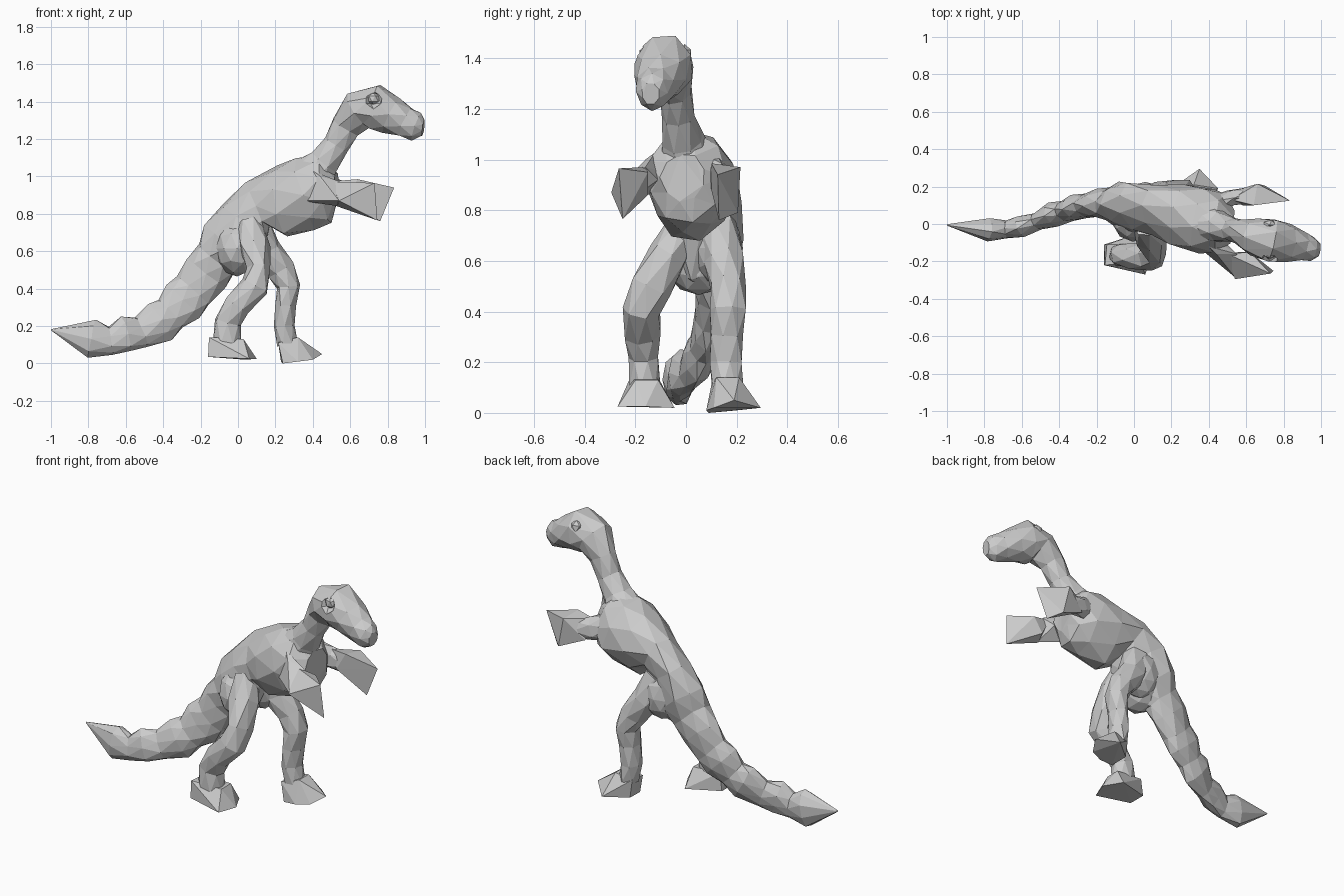
import bpy, bmesh, math, random
from mathutils import Vector

random.seed(4)


def finish(name, bm):
    bmesh.ops.recalc_face_normals(bm, faces=bm.faces)
    me = bpy.data.meshes.new(name)
    bm.to_mesh(me)
    bm.free()
    ob = bpy.data.objects.new(name, me)
    bpy.context.collection.objects.link(ob)
    return ob


def loft(name, rings, n=8, jitter=0.07):
    """Faceted tube through rings (x, y, z, half_width, half_height[, lean in y])."""
    bm = bmesh.new()
    pts = [Vector(r[:3]) for r in rings]
    loops = []
    for i, (x, y, z, w, h, *lean) in enumerate(rings):
        t = (pts[min(i + 1, len(pts) - 1)] - pts[max(i - 1, 0)]).normalized()
        side = (Vector((0, 1, 0)) - t * t.y).normalized()
        up = t.cross(side)
        shear = lean[0] if lean else 0
        loop = []
        for j in range(n):
            a = math.tau * (j + 0.5 * (i % 2)) / n
            k = 1.04 + random.uniform(-jitter, jitter)
            along = t * random.uniform(-1, 1) * jitter * min(w, h)
            off = side * (math.cos(a) * w + math.sin(a) * shear) + up * math.sin(a) * h
            loop.append(bm.verts.new(pts[i] + off * k + along))
        loops.append(loop)
    for i, (a, b) in enumerate(zip(loops, loops[1:])):
        for j in range(n):
            k = (j + 1) % n
            if i % 2 == 0:
                tris = (a[j], a[k], b[j]), (b[j], a[k], b[k])
            else:
                tris = (a[j], b[k], b[j]), (a[j], a[k], b[k])
            for t in tris:
                bm.faces.new(t)
    for loop in (loops[0], loops[-1]):
        bm.faces.new(loop)
    bmesh.ops.triangulate(bm, faces=[f for f in bm.faces if len(f.verts) > 3])
    return finish(name, bm)


def hull(name, points):
    """Angular solid wrapped around a few corner points."""
    bm = bmesh.new()
    for p in points:
        bm.verts.new(p)
    res = bmesh.ops.convex_hull(bm, input=bm.verts)
    bmesh.ops.delete(bm, geom=[v for v in res["geom_interior"]
                               if isinstance(v, bmesh.types.BMVert)], context='VERTS')
    return finish(name, bm)


def ball(name, loc, size, sub=1):
    bm = bmesh.new()
    bmesh.ops.create_icosphere(bm, subdivisions=sub, radius=1)
    for v in bm.verts:
        v.co = Vector(loc) + Vector([c * s for c, s in zip(v.co, size)])
    return finish(name, bm)


# Tail, hips and torso
loft("tail_and_body", [
    (-0.998, -0.005, 0.18, 0.004, 0.004), (-0.78, -0.03, 0.13, 0.06, 0.10),
    (-0.68, -0.03, 0.12, 0.045, 0.075), (-0.60, -0.015, 0.155, 0.055, 0.095),
    (-0.52, 0.015, 0.165, 0.045, 0.08), (-0.42, 0.055, 0.225, 0.065, 0.11),
    (-0.36, 0.07, 0.265, 0.053, 0.10), (-0.30, 0.09, 0.335, 0.065, 0.12),
    (-0.24, 0.10, 0.385, 0.062, 0.11), (-0.17, 0.11, 0.48, 0.075, 0.12),
    (-0.11, 0.105, 0.555, 0.085, 0.12), (-0.04, 0.085, 0.635, 0.125, 0.165, 0.04),
    (0.04, 0.08, 0.765, 0.125, 0.145, 0.05), (0.11, 0.07, 0.85, 0.125, 0.13, 0.05),
    (0.23, 0.045, 0.87, 0.16, 0.185, 0.02), (0.37, 0.015, 0.905, 0.17, 0.195),
    (0.46, 0.0, 0.93, 0.15, 0.175), (0.525, -0.01, 0.93, 0.085, 0.09)], n=9)

# Pelvis underside and the broad left hip
ball("pelvis", (-0.005, 0.05, 0.615), (0.12, 0.145, 0.15), 2)
ball("left_hip", (0.06, 0.125, 0.65), (0.13, 0.10, 0.15), 2)

# Neck and head with a recessed eye
head = loft("neck_and_head", [
    (0.38, 0.01, 0.98, 0.11, 0.13), (0.46, -0.015, 1.08, 0.08, 0.085),
    (0.525, -0.03, 1.17, 0.062, 0.068), (0.575, -0.04, 1.265, 0.065, 0.08),
    (0.64, -0.066, 1.35, 0.10, 0.10), (0.735, -0.088, 1.37, 0.115, 0.122),
    (0.82, -0.10, 1.325, 0.10, 0.095), (0.90, -0.12, 1.29, 0.075, 0.08),
    (0.955, -0.135, 1.265, 0.06, 0.075), (0.99, -0.14, 1.26, 0.035, 0.042)],
    n=8, jitter=0.05)
cutter = ball("eye_cutter", (0.725, -0.20, 1.415), (0.055, 0.05, 0.055))
cutter.hide_render = True
cutter.hide_viewport = True
mod = head.modifiers.new("eye_socket", 'BOOLEAN')
mod.operation = 'DIFFERENCE'
mod.solver = 'EXACT'
mod.object = cutter
ball("right_eye", (0.725, -0.162, 1.415), (0.035, 0.025, 0.035))
ball("left_eye", (0.725, -0.005, 1.415), (0.04, 0.03, 0.04))

# Right leg, stepping back
loft("right_leg", [
    (0.06, 0.0, 0.75, 0.07, 0.07), (0.09, -0.07, 0.62, 0.08, 0.08),
    (0.11, -0.14, 0.50, 0.085, 0.065), (0.09, -0.175, 0.41, 0.075, 0.072),
    (0.0, -0.175, 0.31, 0.07, 0.07), (-0.055, -0.165, 0.22, 0.06, 0.07),
    (-0.06, -0.165, 0.10, 0.065, 0.075)], n=7)
hull("right_foot", [
    (0.10, -0.16, 0.025), (0.06, -0.27, 0.025), (0.04, -0.045, 0.02),
    (-0.16, -0.22, 0.035), (-0.16, -0.11, 0.035), (-0.155, -0.22, 0.14),
    (-0.145, -0.11, 0.14), (0.03, -0.20, 0.13), (0.03, -0.11, 0.13)])

# Left leg, stepping forward
loft("left_leg", [
    (0.08, 0.12, 0.74, 0.08, 0.09), (0.15, 0.15, 0.60, 0.08, 0.08),
    (0.23, 0.165, 0.50, 0.07, 0.072), (0.27, 0.165, 0.41, 0.072, 0.058),
    (0.255, 0.16, 0.31, 0.065, 0.057), (0.25, 0.16, 0.20, 0.06, 0.055),
    (0.265, 0.16, 0.10, 0.06, 0.055)], n=7)
hull("left_foot", [
    (0.24, 0.09, 0.0), (0.23, 0.20, 0.01), (0.32, 0.08, 0.01),
    (0.35, 0.295, 0.02), (0.45, 0.19, 0.05), (0.40, 0.11, 0.02),
    (0.215, 0.10, 0.11), (0.215, 0.20, 0.12), (0.32, 0.12, 0.14),
    (0.32, 0.21, 0.14)])

# Arms: broad flat shoulder wedges and flat hands
hull("right_arm", [
    (0.34, -0.12, 0.87), (0.40, -0.12, 1.03), (0.42, -0.08, 0.95),
    (0.44, -0.16, 1.0), (0.55, -0.16, 0.97), (0.54, -0.285, 0.87),
    (0.54, -0.22, 0.84), (0.50, -0.11, 0.92)])
hull("right_hand", [
    (0.50, -0.16, 0.97), (0.54, -0.295, 0.87), (0.53, -0.22, 0.84),
    (0.56, -0.15, 0.86), (0.73, -0.265, 0.965), (0.745, -0.25, 0.765),
    (0.62, -0.15, 0.95)])
loft("left_arm", [
    (0.42, 0.10, 0.95, 0.05, 0.08), (0.52, 0.14, 0.92, 0.045, 0.065),
    (0.62, 0.155, 0.90, 0.04, 0.055)], n=6)
hull("left_hand", [
    (0.52, 0.13, 0.975), (0.54, 0.18, 0.86), (0.58, 0.10, 0.88),
    (0.66, 0.215, 0.97), (0.835, 0.125, 0.94), (0.76, 0.13, 0.76),
    (0.70, 0.205, 0.79), (0.64, 0.10, 0.985)])
